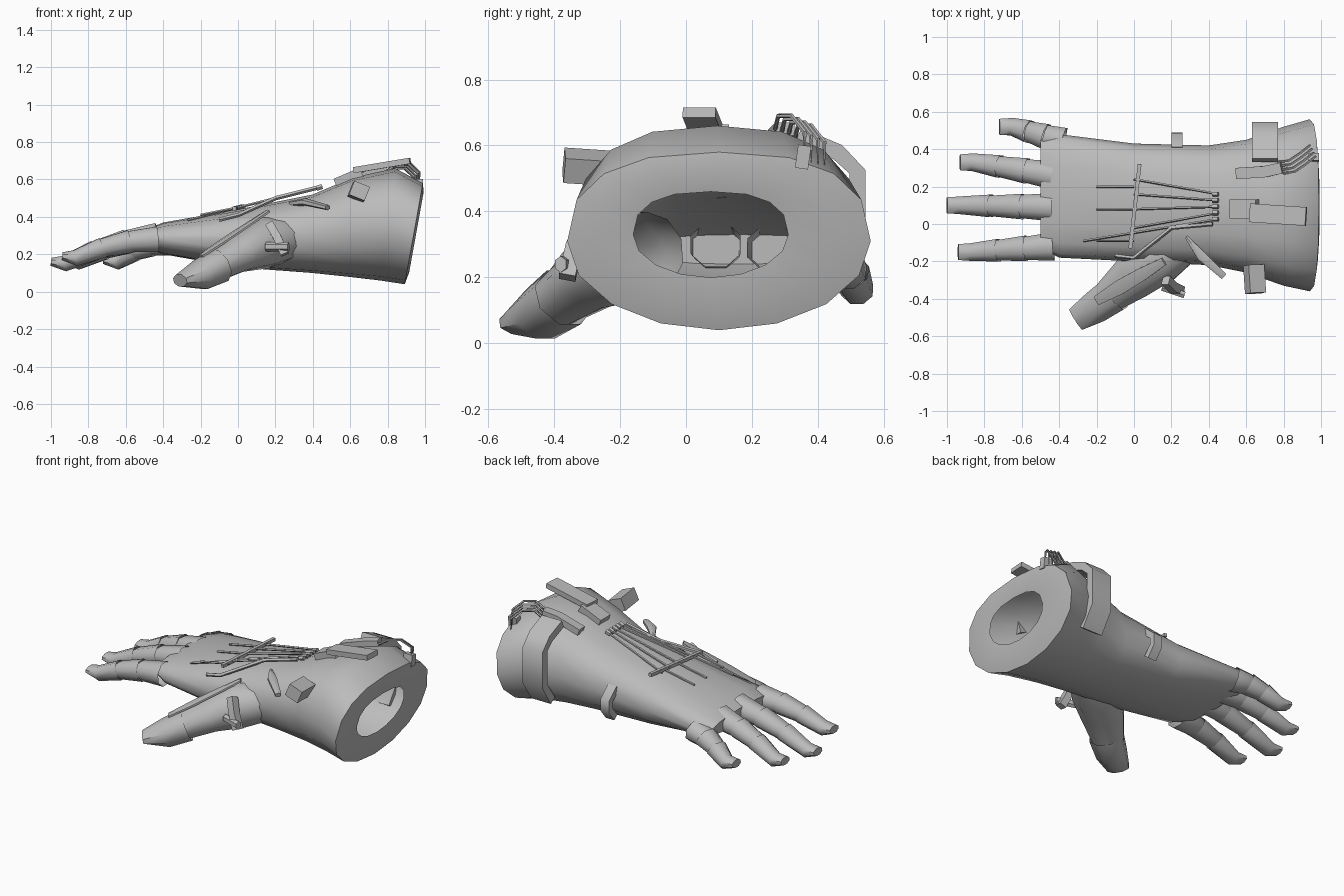
import bpy
import bmesh
import math
from mathutils import Vector

if "Cube" in bpy.data.objects:
    bpy.data.objects.remove(bpy.data.objects["Cube"], do_unlink=True)

grey = bpy.data.materials.new("plain grey")
grey.use_nodes = True
colour = (0.5, 0.5, 0.5, 1)
grey.diffuse_color = colour
grey.node_tree.nodes["Principled BSDF"].inputs["Base Color"].default_value = colour
made_objects = []


def loft(name, rings, cap_start=True, cap_end=True):
    """Skin a list of point rings, closing the chosen ends."""
    bm = bmesh.new()
    loops = [[bm.verts.new(point) for point in ring] for ring in rings]
    count = len(loops[0])
    for first, second in zip(loops, loops[1:]):
        for i in range(count):
            j = (i + 1) % count
            bm.faces.new((first[i], first[j], second[j], second[i]))
    if cap_start:
        bm.faces.new(reversed(loops[0]))
    if cap_end:
        bm.faces.new(loops[-1])
    bmesh.ops.recalc_face_normals(bm, faces=bm.faces)
    mesh = bpy.data.meshes.new(name)
    bm.to_mesh(mesh)
    bm.free()
    mesh.materials.append(grey)
    obj = bpy.data.objects.new(name, mesh)
    bpy.context.collection.objects.link(obj)
    made_objects.append(obj)


def tube(name, path, sizes, sides=8, up=(0, 0, 1), cap_start=True, cap_end=True):
    """Sweep an ellipse (half width, half height) along a path."""
    points = [Vector(point) for point in path]
    if isinstance(sizes, tuple):
        sizes = [sizes] * len(points)
    corner = math.sqrt(2) if sides == 4 else 1
    rings = []
    for k, (point, (width, height)) in enumerate(zip(points, sizes)):
        before, after = points[max(k - 1, 0)], points[min(k + 1, len(points) - 1)]
        along = (after - before).normalized()
        across = along.cross(Vector(up)).normalized() * width * corner
        raised = across.cross(along).normalized() * height * corner
        angles = [math.tau * (i + 0.5) / sides for i in range(sides)]
        rings.append([point + across * math.cos(a) + raised * math.sin(a) for a in angles])
    loft(name, rings, cap_start, cap_end)


def wire(name, points, radius=0.007):
    tube(name, points, (radius, radius), sides=5)


def bar(name, path, width, height, up=(0, 0, 1)):
    tube(name, path, (width, height), sides=4, up=up)


def on_back(x, y, lift=0.0):
    """A point resting on the sloping back of the hand."""
    return Vector((x, y, 0.45 + x / 4 + lift))


def softened(value, power):
    """Square off a sine or cosine so a section is fuller than an ellipse."""
    return math.copysign(abs(value) ** power, value)


def body_ring(x, right, left, bottom, top):
    """Rounded section that leans forward and narrows below toward the cuff."""
    cuff = min(max((x - 0.5) / 0.4, 0), 1)
    ring = []
    for i in range(16):
        angle = math.tau * i / 16
        below = math.sin(angle) < 0
        power = 0.8 + 0.2 * cuff if below else 0.8
        dy = (left - right) / 2 * softened(math.cos(angle), power)
        dz = (top - bottom) / 2 * softened(math.sin(angle), power)
        ring.append(Vector((x + 0.18 * cuff * dz, (left + right) / 2 + dy, (top + bottom) / 2 + dz)))
    return ring


# Hand, wrist and flared cuff: a hollow skin open at the rim
outside = [body_ring(*limits) for limits in [
    (-0.5, -0.13, 0.45, 0.24, 0.33),
    (-0.4, -0.18, 0.48, 0.2, 0.37),
    (0, -0.2, 0.43, 0.13, 0.44),
    (0.4, -0.22, 0.42, 0.1, 0.52),
    (0.6, -0.26, 0.45, 0.08, 0.61),
    (0.8, -0.33, 0.52, 0.06, 0.66),
    (0.94, -0.36, 0.56, 0.04, 0.58)]]
hole = body_ring(0.95, -0.16, 0.31, 0.2, 0.46)
lip = [a.lerp(b, 0.4) + Vector((0.01, 0, 0)) for a, b in zip(outside[-1], hole)]
loft("hand_and_cuff", outside + [lip, hole], cap_end=False)


# Fingers, each made of three overlapping tapered sheaths
def finger(name, base, tip):
    base, tip = Vector(base), Vector(tip)
    for part in range(3):
        start, end = part / 3, (part + 1) / 3
        path, sizes = [], []
        for fraction, flare in ((start, 0.004), (end, -0.002)):
            bow = Vector((0, 0, math.sin(math.pi * fraction) / 40))
            radius = 0.078 - 0.025 * fraction + flare
            path.append(base.lerp(tip, fraction) + bow)
            sizes.append((radius, radius * 0.9))
        width, height = sizes[-1]
        # The last sheath ends in a wedge, the others in a short overlap
        if part == 2:
            path.append(path[-1] + Vector((-0.07, 0, 0.01)))
            sizes.append((width * 0.9, height / 2))
        else:
            path.append(path[-1].lerp(path[0], -0.1))
            sizes.append((width * 0.9, height * 0.9))
        tube(f"{name}_segment_{part + 1}", path, sizes, cap_start=False, cap_end=part == 2)


finger("index_finger", (-0.43, -0.12, 0.28), (-0.87, -0.15, 0.18))
finger("middle_finger", (-0.43, 0.09, 0.3), (-0.93, 0.1, 0.15))
finger("ring_finger", (-0.43, 0.26, 0.29), (-0.86, 0.33, 0.16))
finger("little_finger", (-0.38, 0.44, 0.26), (-0.65, 0.52, 0.16))

# Thumb: a tapering muscle, a blunt capped end and a guard plate on top
tube("thumb_base", [(0.25, -0.11, 0.28), (0.13, -0.18, 0.26), (0, -0.28, 0.2), (-0.15, -0.4, 0.12)],
     [(0.12, 0.12), (0.15, 0.14), (0.13, 0.1), (0.09, 0.08)], sides=10, cap_start=False, cap_end=False)
tube("thumb_end", [(-0.1, -0.37, 0.14), (-0.2, -0.44, 0.09), (-0.31, -0.51, 0.06)],
     [(0.105, 0.095), (0.095, 0.085), (0.07, 0.035)], cap_start=False)
guard_start, guard_end = Vector((0.16, -0.2, 0.43)), Vector((-0.2, -0.41, 0.19))
tube("thumb_guard", [guard_start.lerp(guard_end, f / 3) for f in range(4)],
     [(width, 0.01) for width in (0.025, 0.04, 0.045, 0.03)], sides=6)

# Tendon wires fanning over the back of the hand
wire_ends = [(0, 0.24), (0, 0.16), (0, 0.08), (0, -0.02), (-0.27, -0.09)]
for i, (x, y) in enumerate(wire_ends):
    start = on_back(0.45, 0.16 - i / 30)
    wire(f"tendon_wire_{i + 1}", [start, on_back(x, y)])
    slide = Vector((0.03, 0, 0.01))
    wire(f"wire_socket_{i + 1}", [start, start - slide], radius=0.014)
for i, y in enumerate((0.2, 0.08, -0.09)):
    wire(f"knuckle_wire_{i + 1}", [on_back(0, y), on_back(-0.2, y, 0.01)])
bar("wire_crossbar", [on_back(-0.02, -0.13), on_back(0, 0.05), on_back(0.03, 0.32)], 0.01, 0.01)
wire("thumb_wire", [on_back(0.42, 0), on_back(0.2, -0.02), on_back(0, -0.18, -0.04),
                    on_back(-0.1, -0.17, -0.04)], radius=0.012)

# Clips and plates on the wrist and cuff
bar("top_clip_base", [(0.52, 0.08, 0.58), (0.66, 0.08, 0.64)], 0.05, 0.025)
bar("top_clip_tongue", [(0.62, 0.06, 0.65), (0.92, 0.04, 0.7)], 0.05, 0.016)
bar("small_top_plate", [(0.55, 0.27, 0.58), (0.7, 0.28, 0.63), (0.79, 0.3, 0.65)], 0.03, 0.02)
sideways = (1, 0, 0)
# With the up direction sideways, the height runs along the hand
bar("side_strap", [(0.7, y, z) for y, z in ((0.34, 0.63), (0.46, 0.58), (0.52, 0.52), (0.52, 0.3), (0.44, 0.18))],
    0.025, 0.07, up=sideways)
bar("outer_wrist_clip", [(0.23, y, z) for y, z in ((0.4, 0.36), (0.47, 0.3), (0.47, 0.24), (0.42, 0.18))],
    0.02, 0.03, up=sideways)
bar("cuff_block", [(0.64, -0.22, 0.53), (0.65, -0.37, 0.54)], 0.045, 0.04, up=(0.4, 0, 1))
tube("wrist_plate", [(0.28, -0.07, 0.47), (0.36, -0.17, 0.48), (0.48, -0.28, 0.45)],
     [(0.01, 0.015), (0.03, 0.02), (0.02, 0.015)], sides=6)

# Buckle beside the thumb
bar("thumb_buckle_strap", [(0.17, -0.3, 0.36), (0.21, -0.34, 0.29), (0.25, -0.36, 0.2)],
    0.022, 0.025, up=(0, -1, 0))
tube("thumb_buckle_bar", [(0.15, -0.34, 0.24), (0.27, -0.38, 0.24)], (0.02, 0.025), sides=6)

# Loose cables looping over the cuff edge
cable = [Vector(point) for point in
         [(0.8, 0.27, 0.65), (0.86, 0.28, 0.69), (0.92, 0.32, 0.69), (0.97, 0.36, 0.64), (0.97, 0.36, 0.55)]]
for i in range(4):
    shift = Vector((-0.01, 0.02, -0.01)) * i
    wire(f"cuff_cable_{i + 1}", [point + shift for point in cable])
bar("cable_plug", [(0.96, 0.36, 0.6), (0.96, 0.35, 0.53)], 0.02, 0.03, up=sideways)

# Smooth shading with sharp seams
bpy.ops.object.select_all(action="DESELECT")
for obj in made_objects:
    obj.select_set(True)
bpy.context.view_layer.objects.active = made_objects[0]
bpy.ops.object.shade_smooth_by_angle(angle=math.radians(50))
